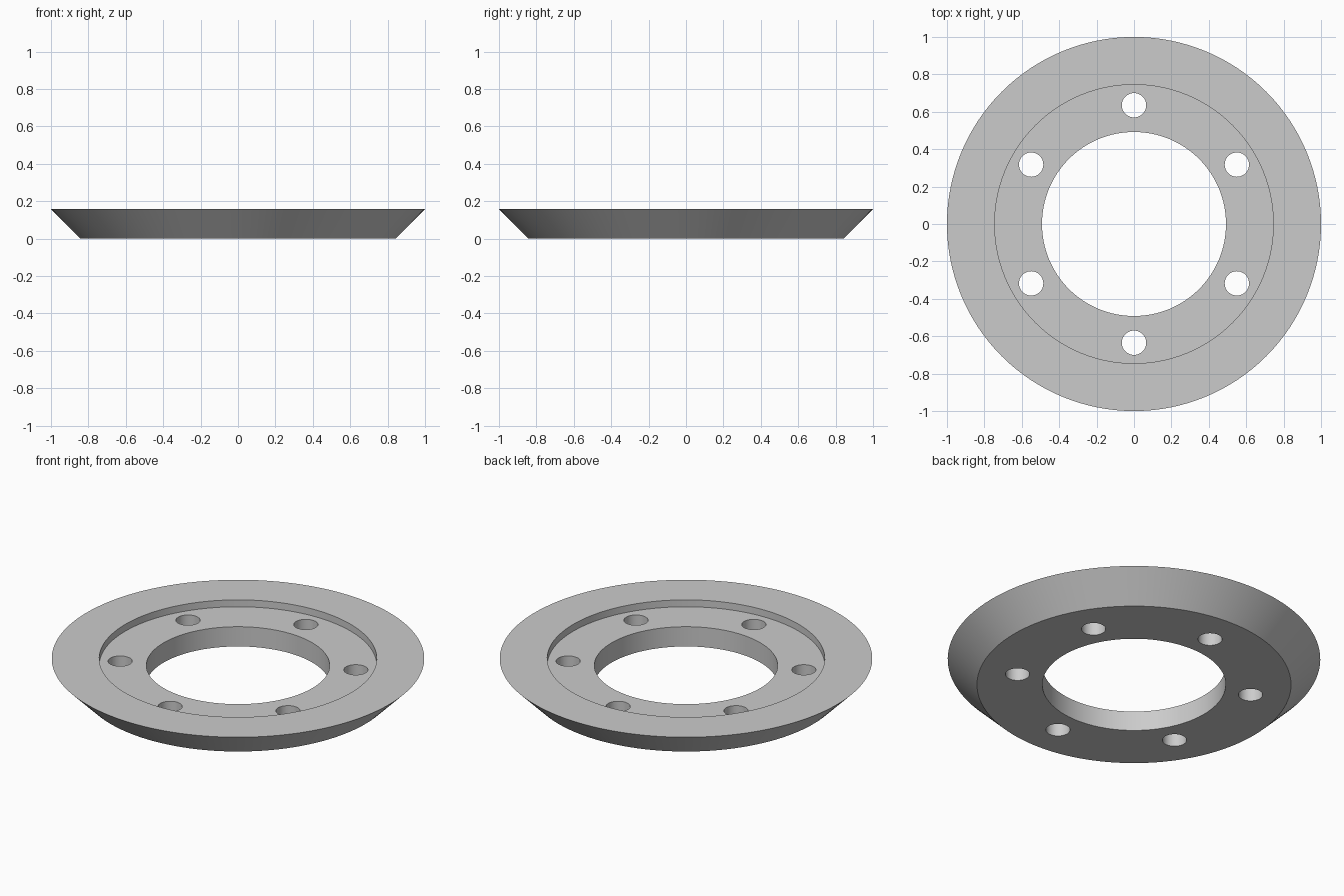
import bpy, bmesh
from math import cos, sin, radians, tau
from mathutils import Matrix

if "Cube" in bpy.data.objects:
    bpy.data.objects.remove(bpy.data.objects["Cube"], do_unlink=True)

HEIGHT, FLOOR = 0.158, 0.117
BORE, RECESS, BASE, RIM = 0.492, 0.745, 0.843, 1.0
HOLE, PITCH = 0.065, 0.635

grey = bpy.data.materials.new("plain grey")
grey.use_nodes = True
colour = (0.6, 0.6, 0.6, 1)
grey.diffuse_color = colour
grey.node_tree.nodes["Principled BSDF"].inputs["Base Color"].default_value = colour


def finish(name, bm):
    bmesh.ops.recalc_face_normals(bm, faces=bm.faces)
    mesh = bpy.data.meshes.new(name)
    bm.to_mesh(mesh)
    bm.free()
    mesh.materials.append(grey)
    obj = bpy.data.objects.new(name, mesh)
    bpy.context.collection.objects.link(obj)
    return obj


# Flange ring: closed cross-section turned about z
def lathe(name, profile, segments):
    bm = bmesh.new()
    rings = []
    for i in range(segments):
        a = tau * i / segments
        rings.append([bm.verts.new((r * cos(a), r * sin(a), z)) for r, z in profile])
    for i, ring in enumerate(rings):
        nxt = rings[(i + 1) % segments]
        for j in range(len(profile)):
            k = (j + 1) % len(profile)
            bm.faces.new((ring[j], nxt[j], nxt[k], ring[k]))
    return finish(name, bm)


ring = lathe("flange_ring", [(BORE, 0), (BASE, 0), (RIM, HEIGHT), (RECESS, HEIGHT),
                             (RECESS, FLOOR), (BORE, FLOOR)], 128)

# Six bolt holes, cut with one helper made of cylinders
bm = bmesh.new()
for i in range(6):
    a = radians(90 + 60 * i)
    bmesh.ops.create_cone(bm, cap_ends=True, segments=48, radius1=HOLE, radius2=HOLE,
                          depth=1, matrix=Matrix.Translation((PITCH * cos(a), PITCH * sin(a), 0)))
cutter = finish("bolt_hole_cutter", bm)

cut = ring.modifiers.new("bolt_holes", 'BOOLEAN')
cut.operation, cut.solver, cut.object = 'DIFFERENCE', 'EXACT', cutter
bpy.ops.object.select_all(action='DESELECT')
ring.select_set(True)
bpy.context.view_layer.objects.active = ring
bpy.ops.object.modifier_apply(modifier=cut.name)
bpy.data.objects.remove(cutter, do_unlink=True)

# Smooth round walls, sharp edges
bpy.ops.object.shade_smooth_by_angle(angle=radians(30))
